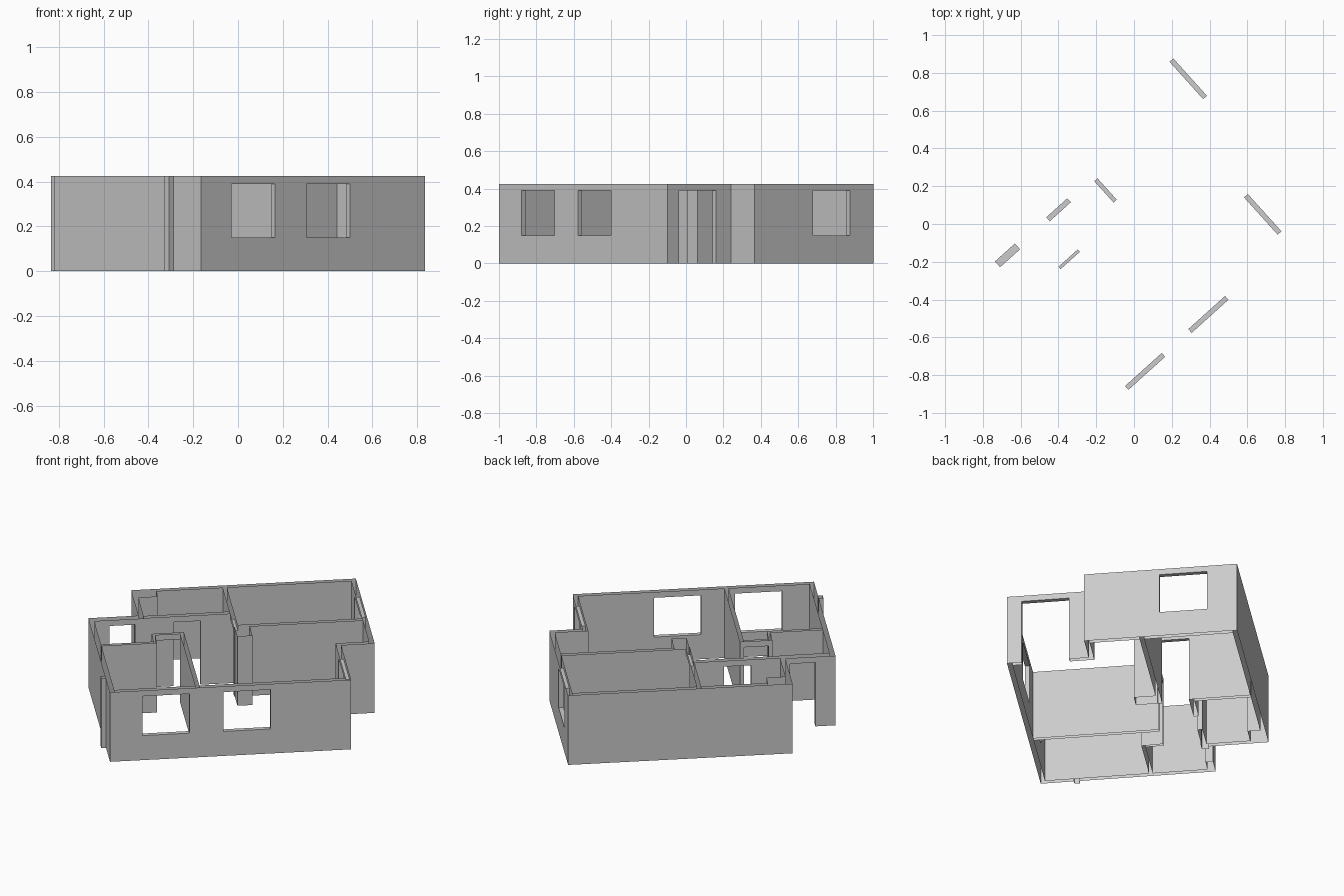
import bpy
import bmesh
import math
from mathutils import Matrix

if "Cube" in bpy.data.objects:
    bpy.data.objects.remove(bpy.data.objects["Cube"], do_unlink=True)

# One plaster colour
plaster = bpy.data.materials.new("light_grey_plaster")
plaster.use_nodes = True
grey = (0.6, 0.6, 0.6, 1.0)
plaster.diffuse_color = grey
plaster.node_tree.nodes["Principled BSDF"].inputs["Base Color"].default_value = grey

# Floor plan in house coordinates: (u0, u1, v0, v1)
T = 0.027
LEVELS = [0.0, 0.15, 0.39, 0.425]   # floor, sill, lintel, wall top
W, L = 1.533, 1.313                 # overall plan size
BAY = 1.346                         # short front part

PARTS = {
    "outer_walls": [
        (0, BAY, 0, T),                       # front
        (0, T, 0, 0.978),                     # left side
        (BAY - T, BAY, 0, 0.458 + T),         # balcony side
        (BAY - T, W, 0.458, 0.458 + T),       # step out
        (W - T, W, 0.458, L),                 # right side
        (0.28, W, L - T, L),                  # back
        (0.28, 0.28 + T, 0.937, L),           # back left
        (0, 0.28 + T, 0.937, 0.978),          # entrance
    ],
    "partition_walls": [
        (0.28, 0.81, 0.942, 0.97),            # hall to back room
        (0.787, 0.81, 0.765, L - T),          # between back rooms
        (0.787, W - T, 0.765, 0.79),          # living room to bedroom
        (0.48, 0.502, T, 0.732),              # kitchen to living room
        (T, 0.338, 0.61, 0.63),               # kitchen to hall
        (0.322, 0.338, 0.61, 0.732),          # hall corner
        (0.322, 0.502, 0.715, 0.732),         # kitchen door wall
    ],
    "ducts": [
        (0.79, 0.873, 0.643, 0.765),          # living room shaft
        (0.28 + T, 0.415, 1.215, L - T),      # corner shaft
        (-0.026, 0, 0.185, 0.216),            # outside pipe casing
    ],
}

WINDOWS = [
    (0.182, 0.444, 0, T),
    (0.633, 0.895, 0, T),
    (W - T, W, 0.879, 1.145),
]
DOORS = [
    (BAY - T, BAY, 0.082, 0.348),
    (0.112, 0.254, 0.937, 0.978),
    (0.47, 0.62, 0.942, 0.97),
    (0.787, 0.81, 0.79, 0.942),
    (0.343, 0.48, 0.715, 0.732),
]

# Plan grid made of all wall and opening edges
rects = [r for group in PARTS.values() for r in group] + WINDOWS + DOORS
us = sorted({round(c, 4) for r in rects for c in r[:2]})
vs = sorted({round(c, 4) for r in rects for c in r[2:]})


def inside(u, v, r):
    return r[0] < u < r[1] and r[2] < v < r[3]


def owner(i, j, k):
    """Name of the part that fills a grid cell, or None if it is empty."""
    if not (0 <= i < len(us) - 1 and 0 <= j < len(vs) - 1):
        return None
    u, v = (us[i] + us[i + 1]) / 2, (vs[j] + vs[j + 1]) / 2
    if k < 2 and any(inside(u, v, r) for r in DOORS):
        return None
    if k == 1 and any(inside(u, v, r) for r in WINDOWS):
        return None
    for name, group in PARTS.items():
        if any(inside(u, v, r) for r in group):
            return name
    return None


cells = {(i, j, k): owner(i, j, k)
         for i in range(len(us) - 1) for j in range(len(vs) - 1) for k in range(3)}
meshes = {name: bmesh.new() for name in PARTS}


def add_face(bm, cell, axis, side):
    """Add the face of a cell on one side of one axis, facing outwards."""
    p, q = (axis + 1) % 3, (axis + 2) % 3
    corners = []
    for dp, dq in ((0, 0), (1, 0), (1, 1), (0, 1)):
        idx = list(cell)
        idx[axis] += side
        idx[p] += dp
        idx[q] += dq
        corners.append(bm.verts.new((us[idx[0]], vs[idx[1]], LEVELS[idx[2]])))
    bm.faces.new(corners if side else corners[::-1])


# Skin every filled cell; wall tops and undersides stay open
for cell, name in cells.items():
    if not name:
        continue
    for axis in range(3):
        for side in (0, 1):
            near = list(cell)
            near[axis] += 1 if side else -1
            if axis == 2 and not 0 <= near[2] <= 2:
                continue
            if not cells.get(tuple(near)):
                add_face(meshes[name], cell, axis, side)

# Turn the house on its site and make the objects
place = Matrix.Translation((-0.165, -1.0, 0)) @ Matrix.Rotation(math.radians(42), 4, "Z")
for name, bm in meshes.items():
    bmesh.ops.remove_doubles(bm, verts=bm.verts, dist=0.0001)
    bmesh.ops.dissolve_limit(bm, angle_limit=0.01, verts=bm.verts, edges=bm.edges)
    bm.transform(place)
    mesh = bpy.data.meshes.new(name)
    bm.to_mesh(mesh)
    bm.free()
    mesh.materials.append(plaster)
    bpy.context.collection.objects.link(bpy.data.objects.new(name, mesh))
